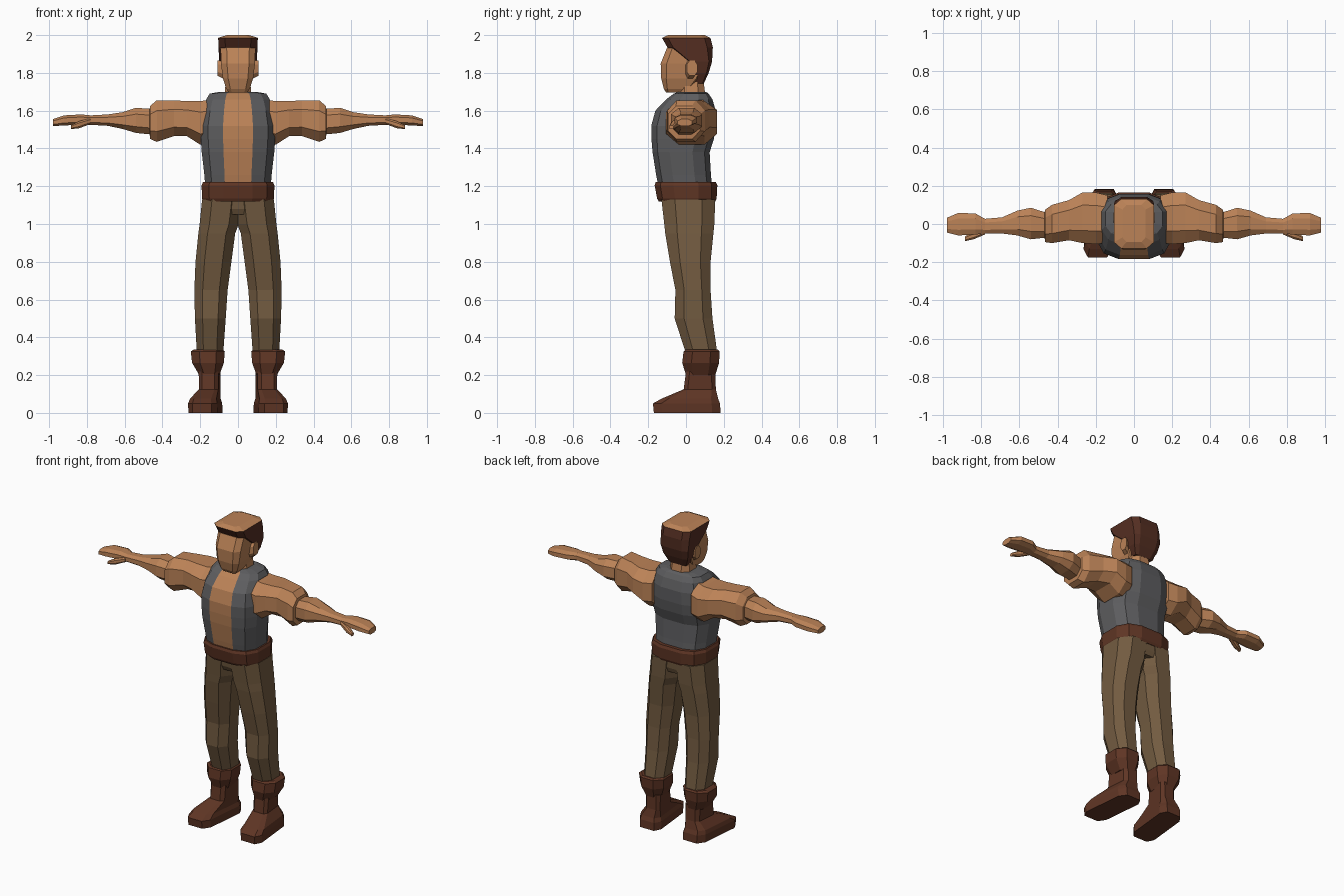
import bpy, bmesh
from mathutils import Vector


def material(name, rgb):
    m = bpy.data.materials.new(name)
    m.diffuse_color = (*rgb, 1)
    return m


SKIN = material("skin tan", (0.50, 0.225, 0.095))
GREY = material("vest grey", (0.11, 0.11, 0.115))
PANTS = material("trouser brown", (0.17, 0.105, 0.052))
LEATHER = material("leather brown", (0.115, 0.036, 0.018))
HAIR = material("hair brown", (0.09, 0.028, 0.016))


def profile(quarter):
    """Mirror a quarter outline (from x axis to y axis) into a closed loop."""
    q = list(quarter)
    return (q + [(-x, y) for x, y in reversed(q)] + [(-x, -y) for x, y in q]
            + [(x, -y) for x, y in reversed(q)])


OCT = profile([(1, 0.5), (0.5, 1)])
BOXY = profile([(1, 0.75), (0.65, 1)])
CHEST = profile([(1, 0.4), (0.8, 0.82), (0.4, 1)])


def loft(name, rings, mats, axis='z', shape=OCT, mirror=False, rule=None, shear=0):
    """Each ring is (position on axis, a0, a1, b0, b1)."""
    bm = bmesh.new()
    loops = []
    for t, a0, a1, b0, b1 in rings:
        loop = []
        for u, v in shape:
            a = (a0 + a1) / 2 + u * (a1 - a0) / 2
            b = (b0 + b1) / 2 + v * (b1 - b0) / 2
            co = Vector((a + shear * b, b, t) if axis == 'z' else (t, a, b))
            loop.append(bm.verts.new(co))
        loops.append(loop)
    n = len(shape)
    for lo, hi in zip(loops, loops[1:]):
        for i in range(n):
            j = (i + 1) % n
            bm.faces.new((lo[i], lo[j], hi[j], hi[i]))
    bm.faces.new(list(reversed(loops[0])))
    bm.faces.new(loops[-1])
    bmesh.ops.recalc_face_normals(bm, faces=bm.faces)
    bm.normal_update()
    if rule:
        for f in bm.faces:
            f.material_index = rule(f.calc_center_median(), f.normal)
    me = bpy.data.meshes.new(name)
    bm.to_mesh(me)
    bm.free()
    for m in mats:
        me.materials.append(m)
    ob = bpy.data.objects.new(name, me)
    bpy.context.collection.objects.link(ob)
    if mirror:
        mod = ob.modifiers.new("Mirror", 'MIRROR')
        mod.use_mirror_merge = False
    return ob


def sym(z, h, y0, y1):
    return (z, -h, h, y0, y1)


# Torso with open vest: the middle front strip is bare skin
loft("vest_torso", [
    sym(1.18, 0.172, -0.142, 0.14), sym(1.26, 0.178, -0.158, 0.132),
    sym(1.38, 0.192, -0.177, 0.125), sym(1.45, 0.197, -0.183, 0.148),
    sym(1.52, 0.198, -0.184, 0.157), sym(1.60, 0.185, -0.162, 0.157),
    sym(1.66, 0.168, -0.105, 0.14), sym(1.69, 0.15, -0.065, 0.12),
    sym(1.70, 0.095, -0.04, 0.105)],
    [GREY, SKIN], shape=CHEST,
    rule=lambda c, n: int(abs(c.x) < 0.01 and c.y < 0))

# Belt
loft("belt", [
    sym(1.12, 0.182, -0.145, 0.155), sym(1.135, 0.19, -0.153, 0.162),
    sym(1.205, 0.193, -0.166, 0.166), sym(1.222, 0.185, -0.16, 0.158)],
    [LEATHER], shape=CHEST)

# Trousers: hip block and two legs
loft("trouser_hips", [
    sym(1.05, 0.17, -0.105, 0.14), sym(1.08, 0.186, -0.12, 0.15),
    sym(1.15, 0.184, -0.128, 0.153)], [PANTS], shape=CHEST)
loft("trouser_leg", [
    (1.13, -0.02, 0.19, -0.13, 0.155), (1.00, -0.004, 0.203, -0.115, 0.15),
    (0.95, 0.015, 0.21, -0.11, 0.145), (0.80, 0.035, 0.225, -0.085, 0.13),
    (0.65, 0.055, 0.231, -0.056, 0.13), (0.50, 0.065, 0.228, -0.06, 0.14),
    (0.32, 0.078, 0.218, -0.002, 0.165)], [PANTS], mirror=True)

# Boots with flared cuffs
loft("boot", [
    (0.00, 0.097, 0.25, -0.17, 0.183), (0.05, 0.097, 0.251, -0.175, 0.18),
    (0.075, 0.105, 0.245, -0.13, 0.17), (0.125, 0.105, 0.208, -0.012, 0.158),
    (0.22, 0.105, 0.21, 0.0, 0.155)],
    [LEATHER], shape=BOXY, mirror=True, shear=-0.1)
loft("boot_cuff", [
    (0.20, 0.098, 0.205, 0.0, 0.155), (0.265, 0.075, 0.243, -0.02, 0.175),
    (0.325, 0.07, 0.25, -0.013, 0.178), (0.335, 0.08, 0.235, -0.003, 0.17)],
    [LEATHER], mirror=True)

# Arms: thick upper arm stepping down to forearm and flat hand
loft("arm", [
    (0.14, -0.10, 0.15, 1.42, 1.66), (0.20, -0.105, 0.165, 1.42, 1.65),
    (0.27, -0.10, 0.165, 1.465, 1.65), (0.34, -0.085, 0.125, 1.465, 1.655),
    (0.43, -0.10, 0.10, 1.435, 1.655), (0.465, -0.095, 0.075, 1.45, 1.625),
    (0.468, -0.072, 0.062, 1.475, 1.61), (0.54, -0.08, 0.085, 1.482, 1.615),
    (0.61, -0.06, 0.07, 1.503, 1.592), (0.69, -0.05, 0.035, 1.52, 1.58),
    (0.78, -0.05, 0.027, 1.525, 1.575), (0.83, -0.055, 0.055, 1.525, 1.58),
    (0.92, -0.06, 0.058, 1.522, 1.575), (0.98, -0.045, 0.032, 1.518, 1.555)],
    [SKIN], axis='x', mirror=True)
loft("thumb", [
    (0.78, -0.055, -0.02, 1.53, 1.56), (0.84, -0.08, -0.042, 1.507, 1.545),
    (0.885, -0.09, -0.065, 1.502, 1.522)], [SKIN], axis='x', mirror=True)

# Neck and head
loft("neck", [
    sym(1.64, 0.085, -0.07, 0.11), sym(1.70, 0.07, -0.045, 0.10),
    sym(1.78, 0.062, -0.035, 0.09)], [SKIN])
loft("head", [
    sym(1.695, 0.048, -0.105, -0.01), sym(1.715, 0.062, -0.117, 0.03),
    sym(1.77, 0.08, -0.131, 0.08), sym(1.85, 0.09, -0.134, 0.12),
    sym(1.935, 0.092, -0.10, 0.13)], [SKIN], shape=BOXY)
loft("ear", [
    (0.08, -0.005, 0.05, 1.77, 1.865), (0.108, 0.005, 0.06, 1.785, 1.865)],
    [SKIN], axis='x', mirror=True)

# Hair: overhanging brim in front, full at the back, tan flat top
loft("hair", [
    sym(1.745, 0.062, 0.035, 0.095), sym(1.80, 0.088, 0.03, 0.12),
    sym(1.86, 0.10, 0.005, 0.138), sym(1.935, 0.103, -0.098, 0.142),
    sym(1.985, 0.105, -0.127, 0.13), sym(2.00, 0.06, -0.095, 0.10)],
    [HAIR, SKIN], shape=BOXY,
    rule=lambda c, n: int(n.z > 0.8))
